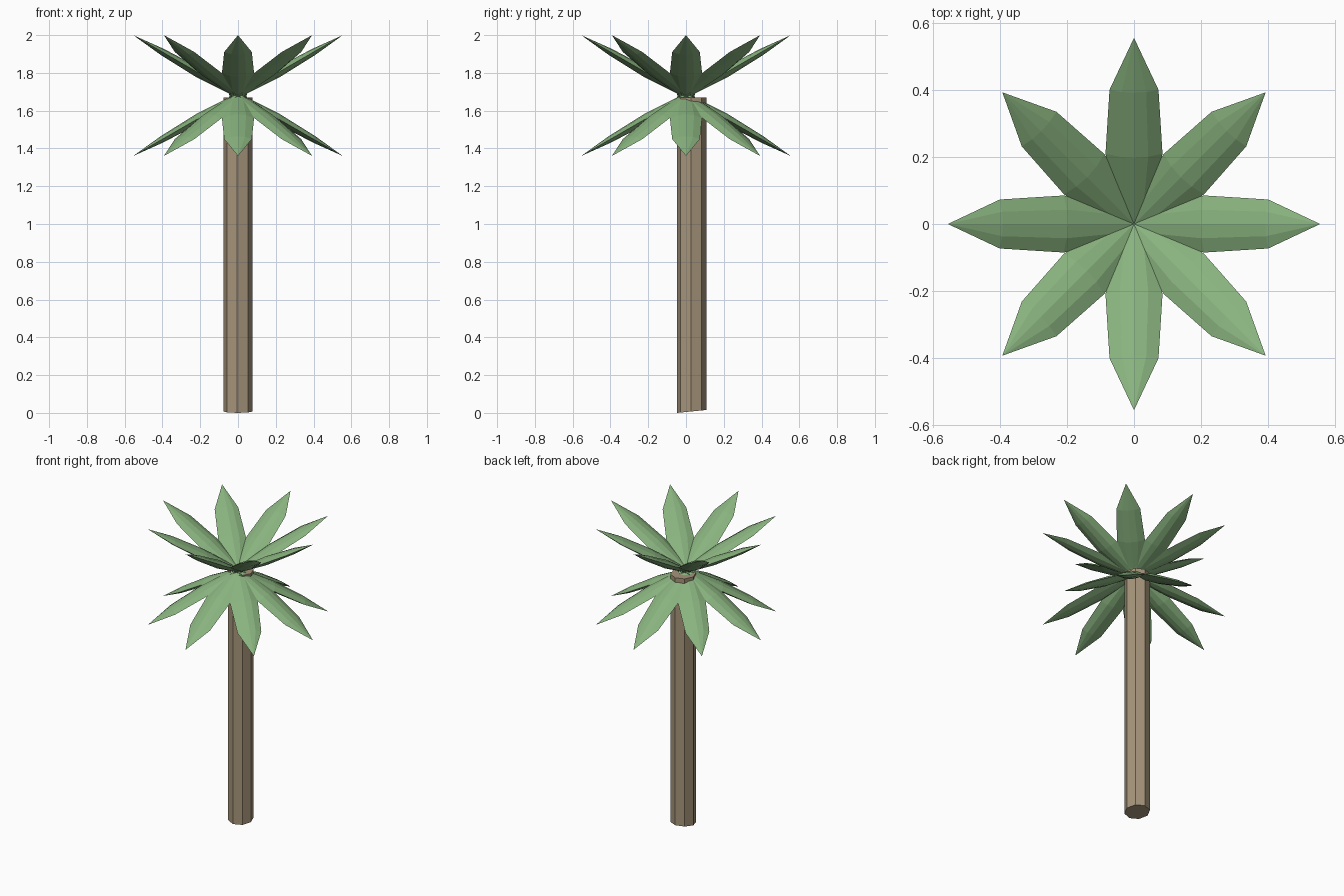
import bpy, bmesh, math
from mathutils import Matrix, Vector

if "Cube" in bpy.data.objects:
    bpy.data.objects.remove(bpy.data.objects["Cube"])


def material(name, color):
    m = bpy.data.materials.new(name)
    m.diffuse_color = (*color, 1)
    m.use_nodes = True
    m.node_tree.nodes["Principled BSDF"].inputs["Base Color"].default_value = m.diffuse_color
    return m


def finish(name, bm, mat):
    bmesh.ops.recalc_face_normals(bm, faces=bm.faces)
    me = bpy.data.meshes.new(name)
    bm.to_mesh(me)
    bm.free()
    me.materials.append(mat)
    ob = bpy.data.objects.new(name, me)
    bpy.context.collection.objects.link(ob)
    return ob


bark = material("bark", (0.38, 0.30, 0.195))
green = material("leaf_green", (0.25, 0.45, 0.21))

# Trunk: octagonal post set slightly back, with a slanted foot
bm = bmesh.new()
bmesh.ops.create_cone(bm, cap_ends=True, segments=8, radius1=0.078, radius2=0.078,
                      depth=1.67,
                      matrix=Matrix.Translation((0, 0.03, 0.835))
                      @ Matrix.Rotation(math.radians(-3), 4, 'Z'))
front = min(v.co.y for v in bm.verts)
for v in bm.verts:
    if v.co.z < 0.1:
        v.co.z = 0.1 * (v.co.y - front)
finish("trunk", bm, bark)

# Leaf blade: lens-shaped sections lofted along a straight axis to a point
HUB_Z, REACH, RISE = 1.68, 0.555, 0.32
PITCH = math.atan2(RISE, REACH)
SECTIONS = [(0.0, 0.045, 0.012), (0.21, 0.085, 0.026), (0.40, 0.073, 0.018)]
LENS = [(1, 0), (0.5, 0.75), (0, 1), (-0.5, 0.75),
        (-1, 0), (-0.5, -0.75), (0, -1), (0.5, -0.75)]


def leaf(name, angle, side):
    bm = bmesh.new()
    turn = (Matrix.Translation((0, 0, HUB_Z)) @ Matrix.Rotation(angle, 4, 'Z')
            @ Matrix.Rotation(-PITCH * side, 4, 'Y'))
    rings = [[bm.verts.new(turn @ Vector((r / math.cos(PITCH), w * a, t * b)))
              for a, b in LENS] for r, w, t in SECTIONS]
    tip = bm.verts.new(turn @ Vector((math.hypot(REACH, RISE), 0, 0)))
    n = len(LENS)
    bm.faces.new(rings[0])
    for i in range(n):
        j = (i + 1) % n
        for a, b in zip(rings, rings[1:]):
            bm.faces.new((a[i], a[j], b[j], b[i]))
        bm.faces.new((rings[-1][i], rings[-1][j], tip))
    finish(name, bm, green)


# Crown: eight rising and eight drooping leaves
for k in range(8):
    leaf(f"upper_leaf_{k + 1}", k * math.pi / 4, 1)
    leaf(f"lower_leaf_{k + 1}", k * math.pi / 4, -1)
